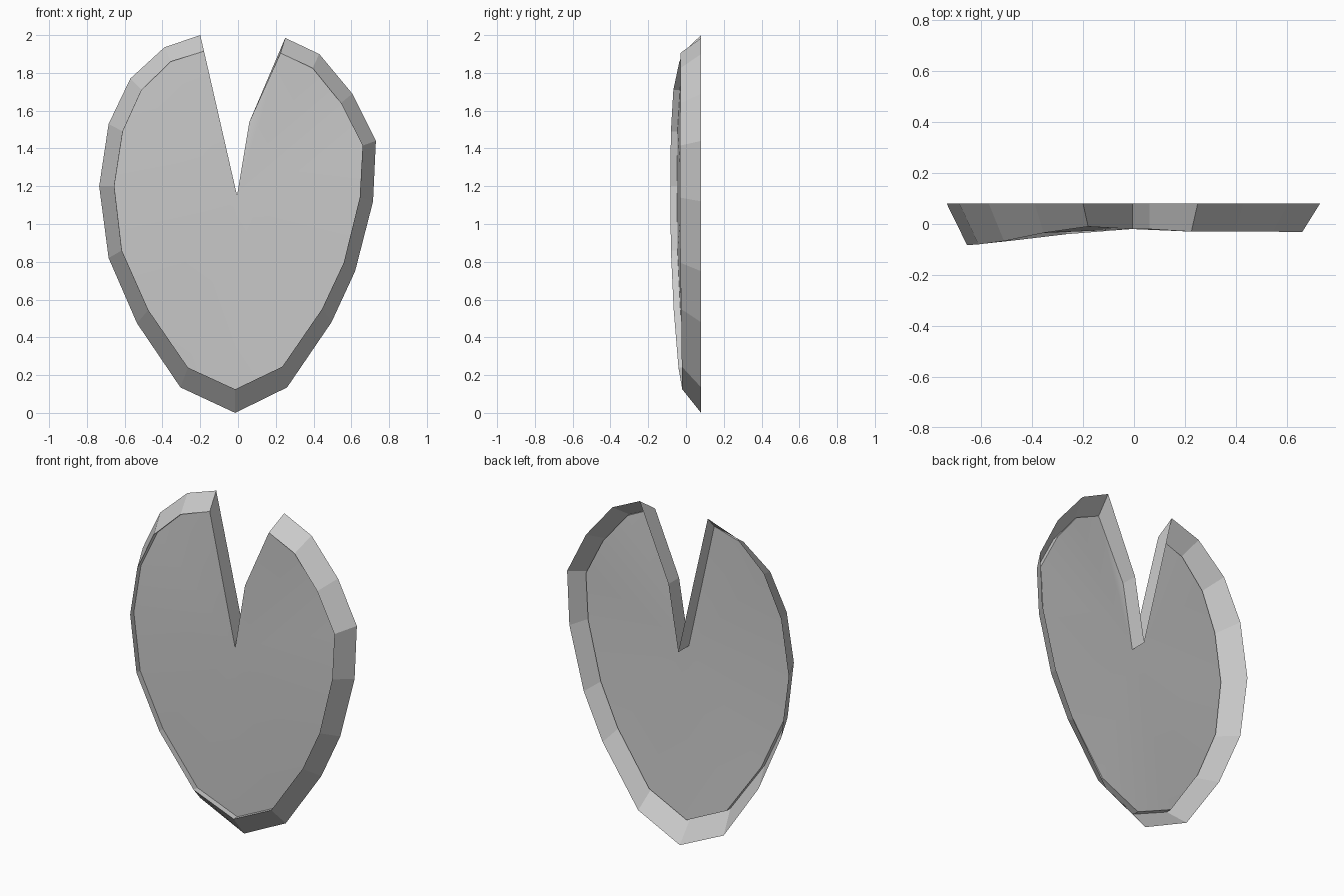
import bpy
import bmesh

cube = bpy.data.objects.get("Cube")
if cube:
    bpy.data.objects.remove(cube, do_unlink=True)

# Single flat colour
GREY = (0.6, 0.6, 0.6, 1.0)
leaf_grey = bpy.data.materials.new("leaf_grey")
leaf_grey.use_nodes = True
leaf_grey.diffuse_color = GREY
for node in leaf_grey.node_tree.nodes:
    if node.type == "BSDF_PRINCIPLED":
        node.inputs["Base Color"].default_value = GREY

# Rear rim outline (x, z), running down one lobe, around the point and up the other
RIM = [(-.2, 2), (-.39, 1.935), (-.57, 1.77), (-.685, 1.53), (-.735, 1.2),
       (-.685, .82), (-.535, .475), (-.305, .135), (-.015, 0), (.26, .135),
       (.495, .48), (.62, .75), (.715, 1.12), (.73, 1.44), (.605, 1.69),
       (.43, 1.9), (.25, 1.985)]

# Matching front lip (x, y, z), bent forward on one lobe
LIP = [(-.18, -.01, 1.915), (-.355, -.035, 1.86), (-.51, -.067, 1.71),
       (-.61, -.08, 1.49), (-.655, -.083, 1.2), (-.615, -.08, .86),
       (-.475, -.065, .545), (-.265, -.04, .24), (-.015, -.02, .125),
       (.235, -.022, .245), (.445, -.026, .55), (.56, -.03, .795),
       (.645, -.032, 1.14), (.66, -.032, 1.415), (.545, -.03, 1.64),
       (.395, -.03, 1.825), (.225, -.03, 1.905)]

# Notch points shared by both outlines: the kink, then the innermost tip
NOTCH = [(.06, 1.54), (-.005, 1.15)]
RIM_DEPTH = .08
NOTCH_DEPTH = -.02
RECESS = .035


def add_strip(bm, first, second):
    """Join two rows of vertices with flat quads."""
    for i in range(len(first) - 1):
        corners = (first[i], second[i], second[i + 1], first[i + 1])
        bm.faces.new(dict.fromkeys(corners))


def build_leaf():
    bm = bmesh.new()
    back = [bm.verts.new((x, RIM_DEPTH, z)) for x, z in RIM + NOTCH]
    lip = [bm.verts.new(point) for point in LIP]
    notch = [bm.verts.new((x, NOTCH_DEPTH, z)) for x, z in NOTCH]

    # Face outline sits behind the lip and meets it at the two lobe ends
    last = len(LIP) - 1
    inner = [lip[0]]
    for i in range(1, last):
        x, y, z = LIP[i]
        sink = RECESS * min(1, i / 2, (last - i) / 2)
        inner.append(bm.verts.new((x, y + sink, z)))
    inner.append(lip[last])

    # Sloping rim and notch walls, open behind like a shallow dish
    front = lip + notch
    add_strip(bm, front + front[:1], back + back[:1])

    # Short step from the lip back to the face
    add_strip(bm, inner, lip)

    # Face: a smooth fan spreading from the notch tip
    outline = inner + notch[:1]
    for a, b in zip(outline, outline[1:]):
        bm.faces.new((notch[1], a, b)).smooth = True

    # Keep a crisp border between face and step
    for edge in bm.edges:
        if len({face.smooth for face in edge.link_faces}) > 1:
            edge.smooth = False

    mesh = bpy.data.meshes.new("leaf_pad")
    bm.to_mesh(mesh)
    bm.free()
    mesh.materials.append(leaf_grey)
    leaf = bpy.data.objects.new("leaf_pad", mesh)
    bpy.context.collection.objects.link(leaf)
    return leaf


build_leaf()
